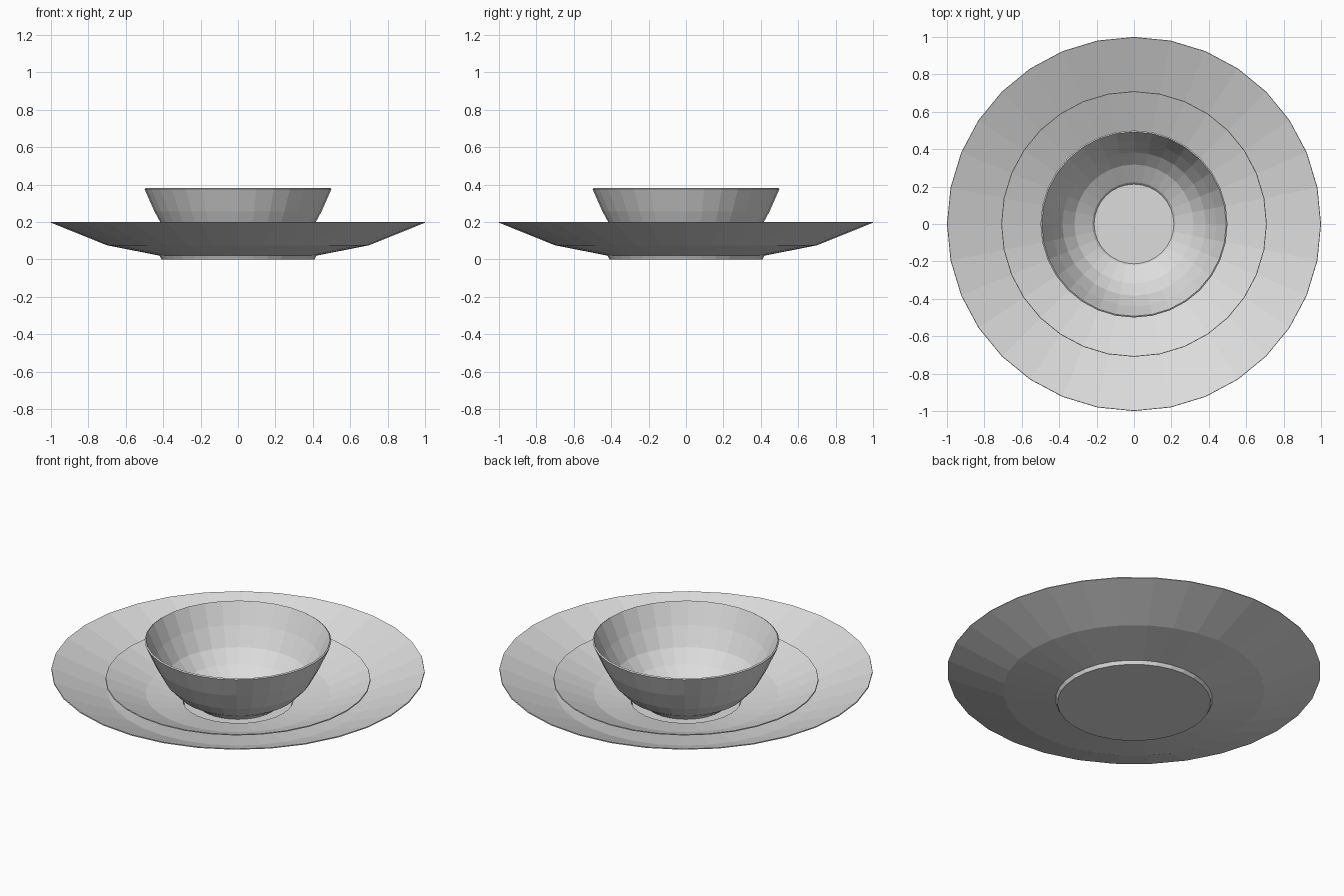
import bpy
import bmesh
import math
from mathutils import Vector

cube = bpy.data.objects.get("Cube")
if cube:
    bpy.data.objects.remove(cube, do_unlink=True)

# Plain glazed ceramic
ceramic = bpy.data.materials.new("light_grey_ceramic")
ceramic.use_nodes = True
GREY = (0.72, 0.72, 0.72, 1)
ceramic.diffuse_color = GREY
ceramic.node_tree.nodes["Principled BSDF"].inputs["Base Color"].default_value = GREY

SEGMENTS = 32


def turn_dish(name, outer, wall, scale=1.0, base=0.0):
    """Lathe a thin closed shell from its outer profile (radius, height)."""
    dr, dz = wall
    outer = [(r * scale, z * scale + base) for r, z in outer]
    inner = [(r - dr, z + dz) for r, z in reversed(outer)]
    profile = [(0, base)] + outer + inner + [(0, base + dz)]

    bm = bmesh.new()
    verts = [bm.verts.new((0, r, z)) for r, z in profile]
    edges = [bm.edges.new(pair) for pair in zip(verts, verts[1:])]
    bmesh.ops.spin(bm, geom=verts + edges, cent=Vector(), axis=(0, 0, 1),
                   angle=math.tau, steps=SEGMENTS, use_merge=False)
    bmesh.ops.remove_doubles(bm, verts=bm.verts[:], dist=0.0005)
    bmesh.ops.recalc_face_normals(bm, faces=bm.faces[:])

    mesh = bpy.data.meshes.new(name)
    bm.to_mesh(mesh)
    bm.free()
    mesh.materials.append(ceramic)
    obj = bpy.data.objects.new(name, mesh)
    bpy.context.collection.objects.link(obj)
    return obj


# Two matching plates, the smaller nested in the larger
plate_profile = [(0.41, 0), (0.42, 0.02), (0.70, 0.075), (1.0, 0.196)]
turn_dish("large_plate", plate_profile, (0.002, 0.005))
turn_dish("small_plate", plate_profile, (0.002, 0.005), scale=0.71, base=0.006)

# Bowl standing on the small plate
bowl_profile = [(0.22, 0), (0.23, 0.012), (0.325, 0.07), (0.39, 0.14),
                (0.447, 0.245), (0.50, 0.364)]
turn_dish("bowl", bowl_profile, (0.007, 0.005), base=0.012)
